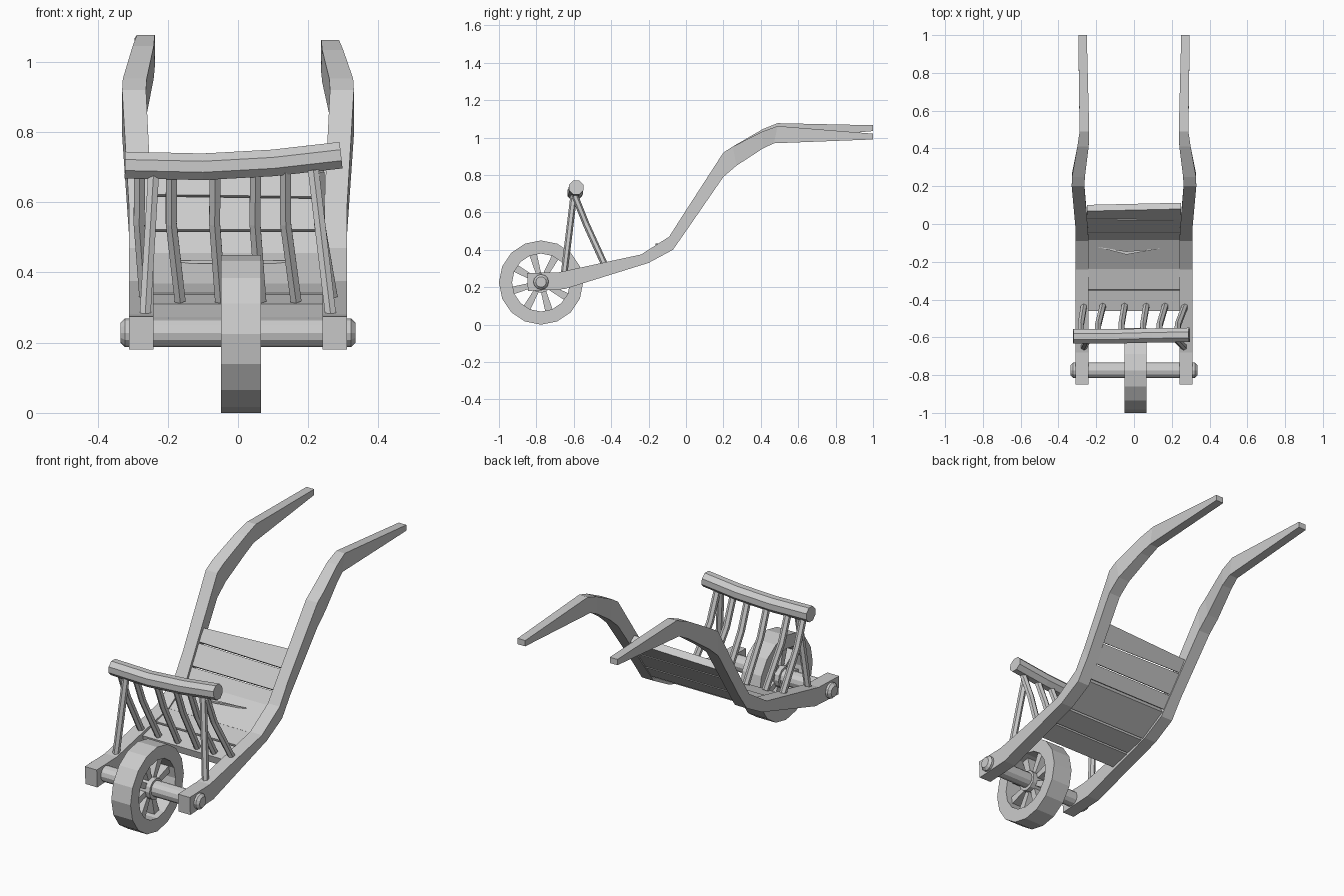
import bpy, bmesh
from math import sin, cos, pi
from mathutils import Vector, Matrix

cube = bpy.data.objects.get("Cube")
if cube:
    bpy.data.objects.remove(cube, do_unlink=True)

mat = bpy.data.materials.new("weathered grey")
mat.use_nodes = True
GREY = (0.6, 0.6, 0.6, 1)
mat.diffuse_color = GREY
mat.node_tree.nodes["Principled BSDF"].inputs["Base Color"].default_value = GREY


def finish(name, bm):
    bmesh.ops.recalc_face_normals(bm, faces=bm.faces)
    me = bpy.data.meshes.new(name)
    bm.to_mesh(me)
    bm.free()
    me.materials.append(mat)
    ob = bpy.data.objects.new(name, me)
    bpy.context.collection.objects.link(ob)
    return ob


def loft(name, rings, closed=False):
    """Skin a run of equal rings; cap the ends unless closed."""
    bm = bmesh.new()
    vs = [[bm.verts.new(p) for p in r] for r in rings]
    n = len(vs[0])
    pairs = list(zip(vs, vs[1:])) + ([(vs[-1], vs[0])] if closed else [])
    for a, b in pairs:
        for i in range(n):
            j = (i + 1) % n
            bm.faces.new((a[i], a[j], b[j], b[i]))
    if not closed:
        bm.faces.new(vs[0])
        bm.faces.new(vs[-1])
    return finish(name, bm)


def rod(name, points, radius, sides):
    """Round-ish bar following a few points."""
    pts = [Vector(p) for p in points]
    rings = []
    for i, p in enumerate(pts):
        d = (pts[min(i + 1, len(pts) - 1)] - pts[max(i - 1, 0)]).normalized()
        u = d.cross(Vector((0, 1, 0))).normalized()
        v = d.cross(u)
        turns = [2 * pi * (k + 0.5) / sides for k in range(sides)]
        rings.append([p + radius * (cos(a) * u + sin(a) * v) for a in turns])
    return loft(name, rings)


def lathe_x(name, profile, centre, sides, closed=False):
    """Turn (x, radius) points about an axis along x."""
    cx, cy, cz = centre
    rings = [[(cx + x, cy + r * cos(2 * pi * k / sides), cz + r * sin(2 * pi * k / sides))
              for k in range(sides)] for x, r in profile]
    return loft(name, rings, closed)


# Curved side rails: bottom y, z, top y, z, inner x, outer x
RAIL = [(-0.845, 0.18, -0.85, 0.275, 0.24, 0.31),
        (-0.65, 0.19, -0.68, 0.28, 0.24, 0.31),
        (-0.20, 0.33, -0.24, 0.375, 0.24, 0.31),
        (-0.07, 0.40, -0.09, 0.47, 0.24, 0.31),
        (0.00, 0.50, -0.02, 0.58, 0.245, 0.31),
        (0.20, 0.79, 0.20, 0.92, 0.262, 0.33),
        (0.27, 0.85, 0.25, 0.952, 0.26, 0.328),
        (0.41, 0.953, 0.41, 1.045, 0.24, 0.30),
        (0.47, 0.985, 0.49, 1.077, 0.237, 0.288),
        (1.00, 1.035, 1.00, 1.066, 0.25, 0.295)]
for side, label in ((-1, "right"), (1, "left")):
    rings = []
    for yb, zb, yt, zt, xi, xo in RAIL:
        # the left handle droops a little toward its grip
        drop = max(0, yb - 0.41) / 0.59 * 0.033 + (0.012 if yb > 0.4 else 0)
        drop = drop if side > 0 else 0
        rings.append([(side * xi, yb, zb - drop), (side * xo, yb, zb - drop),
                      (side * xo, yt, zt - drop), (side * xi, yt, zt - drop)])
    loft(label + "_rail", rings)

# Floor and back planks along a bent line, each end given as y, z, skew
PLANKS = [[(-0.46, 0.29, 0), (-0.345, 0.318, 0)],
          [(-0.345, 0.322, 0), (-0.23, 0.35, 0)],
          [(-0.23, 0.35, 0), (-0.07, 0.44, 0)],
          [(-0.07, 0.44, 0), (-0.025, 0.508, 0)],
          [(-0.025, 0.508, 0), (0.04, 0.605, -0.008)],
          [(0.04, 0.605, -0.008), (0.092, 0.68, 0.02)]]
for i, (a, b) in enumerate(PLANKS):
    run = Vector((0, b[0] - a[0], b[1] - a[1])).normalized()
    up = Vector((0, -run.z, run.y)) * 0.02
    rings = []
    for x in (-0.25, 0.25):
        p = Vector((x, a[0], a[1])) + run * (0.003 + a[2] * x * 2)
        q = Vector((x, b[0], b[1])) + run * (-0.003 + b[2] * x * 2)
        rings.append([p - up, q - up, q + up, p + up])
    loft("plank_%d" % (i + 1), rings)

# Splintered chip on the middle plank
chip = [(-0.2, -0.12), (-0.04, -0.145), (0.14, -0.13), (-0.04, -0.162)]
loft("plank_chip", [[(x, y, z) for x, y in chip] for z in (0.425, 0.434)])

# Wheel: rim, hub and spokes
HUB = (0.008, -0.775, 0.225)
lathe_x("wheel_rim", [(-0.057, 0.155), (-0.057, 0.225), (0.057, 0.225), (0.057, 0.155)],
        HUB, 16, closed=True)
lathe_x("wheel_hub", [(-0.05, 0.055), (0.05, 0.055)], HUB, 12)
for k in range(8):
    bm = bmesh.new()
    bmesh.ops.create_cube(bm, size=1)
    for v in bm.verts:
        wide = 0.042 if v.co.z > 0 else 0.026
        v.co = (v.co.x * 0.05, v.co.y * wide, 0.1 + v.co.z * 0.13)
    turn = Matrix.Rotation(2 * pi * (k + 0.35) / 8, 4, "X")
    bmesh.ops.transform(bm, matrix=Matrix.Translation(HUB) @ turn, verts=bm.verts)
    finish("wheel_spoke_%d" % (k + 1), bm)

# Axle with chamfered ends
lathe_x("axle", [(-0.335, 0.028), (-0.322, 0.041), (0.322, 0.041), (0.335, 0.028)],
        (0, -0.775, 0.228), 12)

# Front rack: top bar, slats down to the floor, braces down to the rails
rod("rack_bar", [(-0.322, -0.595, 0.706), (-0.1, -0.595, 0.701),
                 (0.1, -0.59, 0.712), (0.293, -0.587, 0.734)], 0.041, 8)
SLATS = [(-0.28, -0.265), (-0.19, -0.165), (-0.065, -0.05),
         (0.05, 0.065), (0.135, 0.165), (0.23, 0.27)]
for i, (top, foot) in enumerate(SLATS):
    rod("rack_slat_%d" % (i + 1),
        [(top, -0.595, 0.69), (top * 0.85 + foot * 0.15 - 0.004, -0.535, 0.54),
         (foot, -0.435, 0.32)], 0.018, 6)
for label, top, foot in (("right", -0.24, -0.265), ("left", 0.215, 0.265)):
    rod(label + "_brace", [(top, -0.6, 0.69), (foot, -0.652, 0.27)], 0.018, 6)
